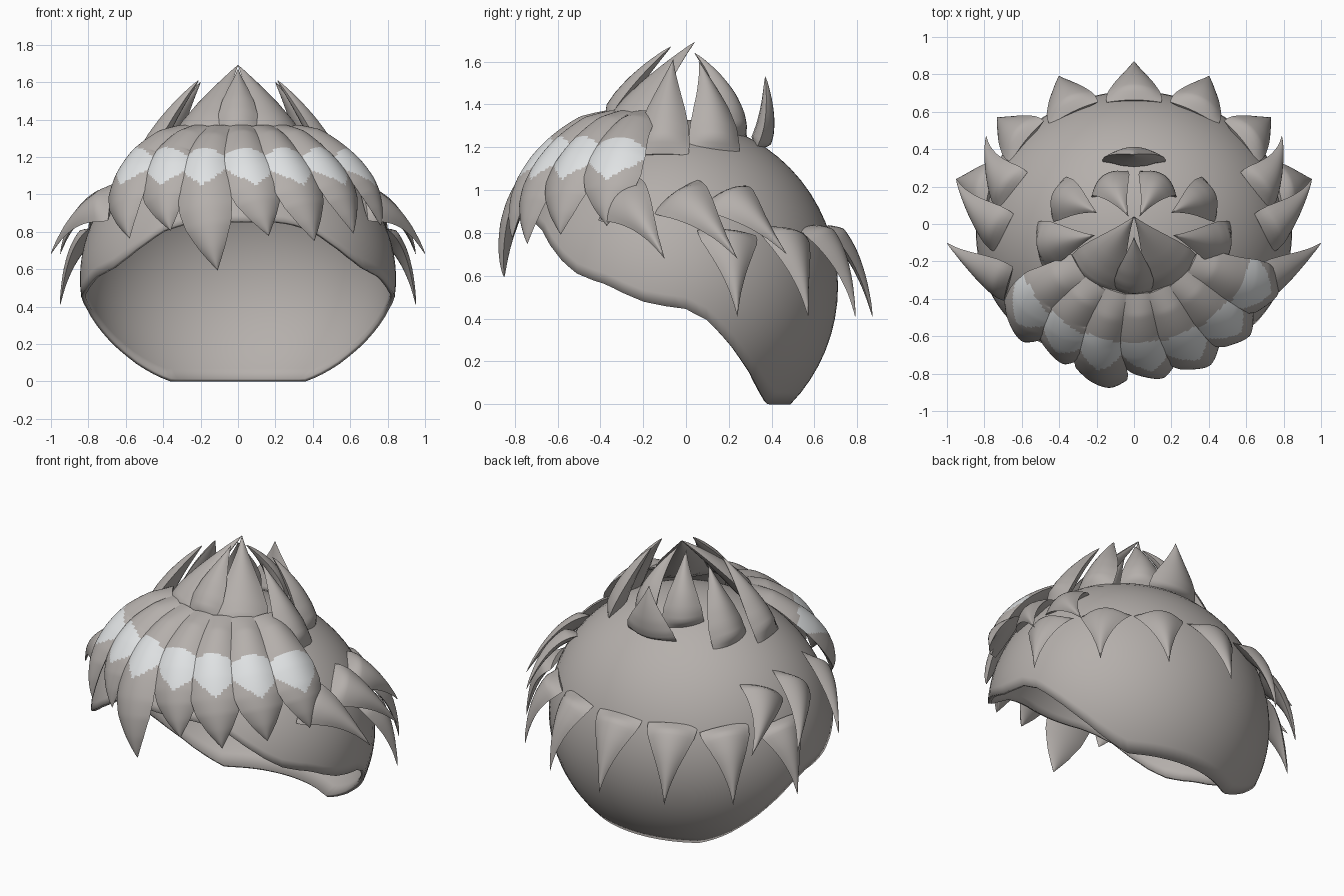
import bpy, bmesh, math
from mathutils import Vector

if "Cube" in bpy.data.objects:
    bpy.data.objects.remove(bpy.data.objects["Cube"])

CENTRE = Vector((0, -0.05, 0.55))
RX, RY, RZ = 0.845, 0.76, 0.78


def material(name, rgb):
    m = bpy.data.materials.new(name)
    m.diffuse_color = (*rgb, 1)
    m.use_nodes = True
    m.node_tree.nodes["Principled BSDF"].inputs["Base Color"].default_value = m.diffuse_color
    return m


HAIR = material("warm_grey_hair", (0.46, 0.43, 0.41))
SHINE = material("pale_shine", (0.74, 0.76, 0.77))


def finish(name, bm, mats, angle=50):
    bmesh.ops.recalc_face_normals(bm, faces=bm.faces)
    me = bpy.data.meshes.new(name)
    bm.to_mesh(me)
    bm.free()
    ob = bpy.data.objects.new(name, me)
    bpy.context.collection.objects.link(ob)
    for m in mats:
        me.materials.append(m)
    bpy.ops.object.select_all(action='DESELECT')
    ob.select_set(True)
    bpy.context.view_layer.objects.active = ob
    bpy.ops.object.shade_smooth_by_angle(angle=math.radians(angle))
    return ob


def lerp_table(table, x):
    if x <= table[0][0]:
        return table[0][1]
    for (x0, y0), (x1, y1) in zip(table, table[1:]):
        if x <= x1:
            return y0 + (y1 - y0) * (x - x0) / (x1 - x0)
    return table[-1][1]


def dome(az, el, scale=1.0):
    """Point on the scaled head ellipsoid; azimuth 0 is the front, degrees."""
    a, e = math.radians(az), math.radians(el)
    return CENTRE + scale * Vector((RX * math.cos(e) * math.sin(a),
                                    -RY * math.cos(e) * math.cos(a),
                                    RZ * math.sin(e)))


# Cap: ellipsoid shell trimmed by a rim height that depends on depth
RIM = [(-0.72, 0.86), (-0.713, 0.855), (-0.67, 0.81), (-0.636, 0.745), (-0.578, 0.67),
       (-0.5, 0.605), (-0.4, 0.57), (-0.3, 0.525), (-0.2, 0.48), (-0.1, 0.46),
       (0, 0.445), (0.1, 0.395), (0.2, 0.29), (0.3, 0.15), (0.35, 0.05), (0.38, 0.0)]


def build_cap(segments=96, rings=24):
    bm = bmesh.new()
    pole = bm.verts.new(dome(0, 90))
    cols = []
    for i in range(segments):
        az = 360 * i / segments
        el = 80.0
        while el > -80:
            p = dome(az, el)
            if p.z <= lerp_table(RIM, p.y):
                break
            el -= 0.25
        cols.append([bm.verts.new(dome(az, 90 + (el - 90) * j / rings))
                     for j in range(1, rings + 1)])
    for i in range(segments):
        a, b = cols[i], cols[(i + 1) % segments]
        bm.faces.new((pole, a[0], b[0]))
        for j in range(rings - 1):
            bm.faces.new((a[j], a[j + 1], b[j + 1], b[j]))
    ob = finish("hair_cap", bm, [HAIR])
    mod = ob.modifiers.new("thickness", 'SOLIDIFY')
    mod.thickness = 0.022
    mod.offset = -1


build_cap()


def lock(name, path, width, thick, profile, across=10, shine=False, inner=0.35):
    """Leaf-shaped lock swept along a path, arched outside, flatter inside."""
    bm = bmesh.new()
    n = len(path)
    rows = []
    for i, p in enumerate(path):
        t = i / (n - 1)
        tan = (path[min(i + 1, n - 1)] - path[max(i - 1, 0)]).normalized()
        out = p - CENTRE
        out = (out - tan * out.dot(tan)).normalized()
        side = tan.cross(out)
        k = max(lerp_table(profile, t), 0.004)
        # the root thins out so that it sits flush on the cap
        h = thick * k ** 0.7 * min(1, 0.35 + 0.65 * t / 0.15)
        ring = []
        for j in range(across + 1):
            u = -1 + 2 * j / across
            ring.append(p + side * u * width * k / 2 + out * h * (1 - u * u))
        for j in range(1, across, 2):
            u = 1 - 2 * j / across
            ring.append(p + side * u * width * k / 2 - out * h * inner * (1 - u * u))
        rows.append([bm.verts.new(v) for v in ring])
    m = len(rows[0])
    for i in range(n - 1):
        for j in range(m):
            f = bm.faces.new((rows[i][j], rows[i][(j + 1) % m],
                              rows[i + 1][(j + 1) % m], rows[i + 1][j]))
            if shine and j < across:
                # pale band: arched on top, pointed below
                u = abs(-1 + 2 * (j + 0.5) / across)
                z = f.calc_center_median().z
                if 1.05 + 0.09 * u < z < 1.25 - 0.06 * u * u:
                    f.material_index = 1
    bm.faces.new(rows[0])
    bm.faces.new(rows[-1])
    return finish(name, bm, [HAIR, SHINE] if shine else [HAIR])


# Fringe: overlapping locks that fan over the forehead and swirl sideways
FRINGE_WIDTH = [(0, 0.55), (0.25, 0.76), (0.5, 0.98), (0.65, 1.0), (0.75, 0.86),
                (0.87, 0.5), (0.95, 0.2), (1, 0)]
# middle azimuth, tip azimuth, tip elevation
FRINGE = [(-56, -42, 15), (-36, -25, 18), (-16, -7, 3), (3, 11, 16),
          (22, 28, 14), (42, 46, 17), (63, 65, 20)]
for i, (mid, tip, low) in enumerate(FRINGE):
    pts = []
    steps = 56
    for s in range(steps + 1):
        t = s / steps
        el = 68 + (low - 68) * t
        az = mid + (tip - mid) * max(0, (t - 0.35) / 0.65)
        pts.append(dome(az, el, 1.06 + 0.06 * (1 - t) + 0.02 * math.sin(math.pi * t)))
    lock(f"fringe_lock_{i + 1}", pts, 0.29, 0.055, FRINGE_WIDTH, 24, True, 0.5)


def bezier(a, b, c, steps=20):
    a, b, c = Vector(a), Vector(b), Vector(c)
    return [a * (1 - t) ** 2 + b * 2 * t * (1 - t) + c * t * t
            for t in (s / steps for s in range(steps + 1))]


SPIKE_WIDTH = [(0, 0.98), (0.08, 1.0), (0.2, 0.93), (0.4, 0.69), (0.6, 0.42),
               (0.8, 0.18), (1, 0)]
CROWN_WIDTH = [(0, 0.98), (0.12, 1.0), (0.3, 0.93), (0.5, 0.71), (0.7, 0.42),
               (0.87, 0.17), (1, 0)]
CENTRE_WIDTH = [(0, 0.8), (0.15, 0.95), (0.3, 1.0), (0.5, 0.82), (0.7, 0.5),
                (0.87, 0.2), (1, 0)]


def spike(name, a, b, c, width, thick, profile, mirrored=True, inner=0.35):
    for sx, tag in ((1, "_right"), (-1, "_left")) if mirrored else ((1, ""),):
        pts = [Vector((sx * p.x, p.y, p.z)) for p in bezier(a, b, c)]
        lock(name + tag, pts, width, thick, profile, inner=inner)


# Crown: ring of upright spikes leaning towards the middle
spike("crown_front", (0, -0.37, 1.32), (0, -0.26, 1.50), (0, -0.07, 1.67),
      0.21, 0.045, CENTRE_WIDTH, False, 0.8)
spike("crown_front_side", (0.23, -0.30, 1.28), (0.16, -0.18, 1.47), (0.0, 0.04, 1.69),
      0.32, 0.06, CROWN_WIDTH, True, 0.8)
spike("crown_side", (0.50, -0.11, 1.16), (0.40, -0.10, 1.38), (0.21, -0.06, 1.61),
      0.25, 0.06, CROWN_WIDTH, True, 0.8)
spike("crown_rear_side", (0.41, 0.13, 1.16), (0.34, 0.14, 1.39), (0.20, 0.06, 1.60),
      0.25, 0.06, CROWN_WIDTH, True, 0.8)
spike("crown_rear", (0.13, 0.21, 1.24), (0.13, 0.24, 1.43), (0.03, 0.04, 1.64),
      0.24, 0.06, CROWN_WIDTH, True, 0.8)
spike("crown_back", (0, 0.33, 1.20), (0, 0.39, 1.30), (0, 0.37, 1.53),
      0.34, 0.055, CROWN_WIDTH, False, 0.8)

# Upper side row: spikes flaring outwards and backwards
spike("side_spike_front", (0.67, -0.32, 0.96), (0.86, -0.23, 0.93), (1.0, -0.10, 0.68),
      0.28, 0.06, SPIKE_WIDTH)
spike("side_spike_middle", (0.69, -0.05, 0.97), (0.87, 0.06, 0.93), (0.95, 0.24, 0.68),
      0.28, 0.06, SPIKE_WIDTH)
spike("side_spike_rear", (0.64, 0.17, 0.97), (0.78, 0.28, 0.93), (0.79, 0.47, 0.70),
      0.28, 0.06, SPIKE_WIDTH)

# Lower row: spikes hanging around the back
spike("lower_spike_side", (0.76, 0.19, 0.80), (0.90, 0.22, 0.70), (0.95, 0.24, 0.41),
      0.29, 0.06, SPIKE_WIDTH)
spike("lower_spike_corner", (0.57, 0.44, 0.81), (0.70, 0.53, 0.70), (0.73, 0.57, 0.41),
      0.29, 0.06, SPIKE_WIDTH)
spike("lower_spike_rear", (0.32, 0.59, 0.82), (0.39, 0.74, 0.70), (0.40, 0.79, 0.41),
      0.29, 0.06, SPIKE_WIDTH)
spike("lower_spike_back", (0, 0.65, 0.82), (0, 0.80, 0.70), (0, 0.87, 0.41),
      0.30, 0.06, SPIKE_WIDTH, False)
